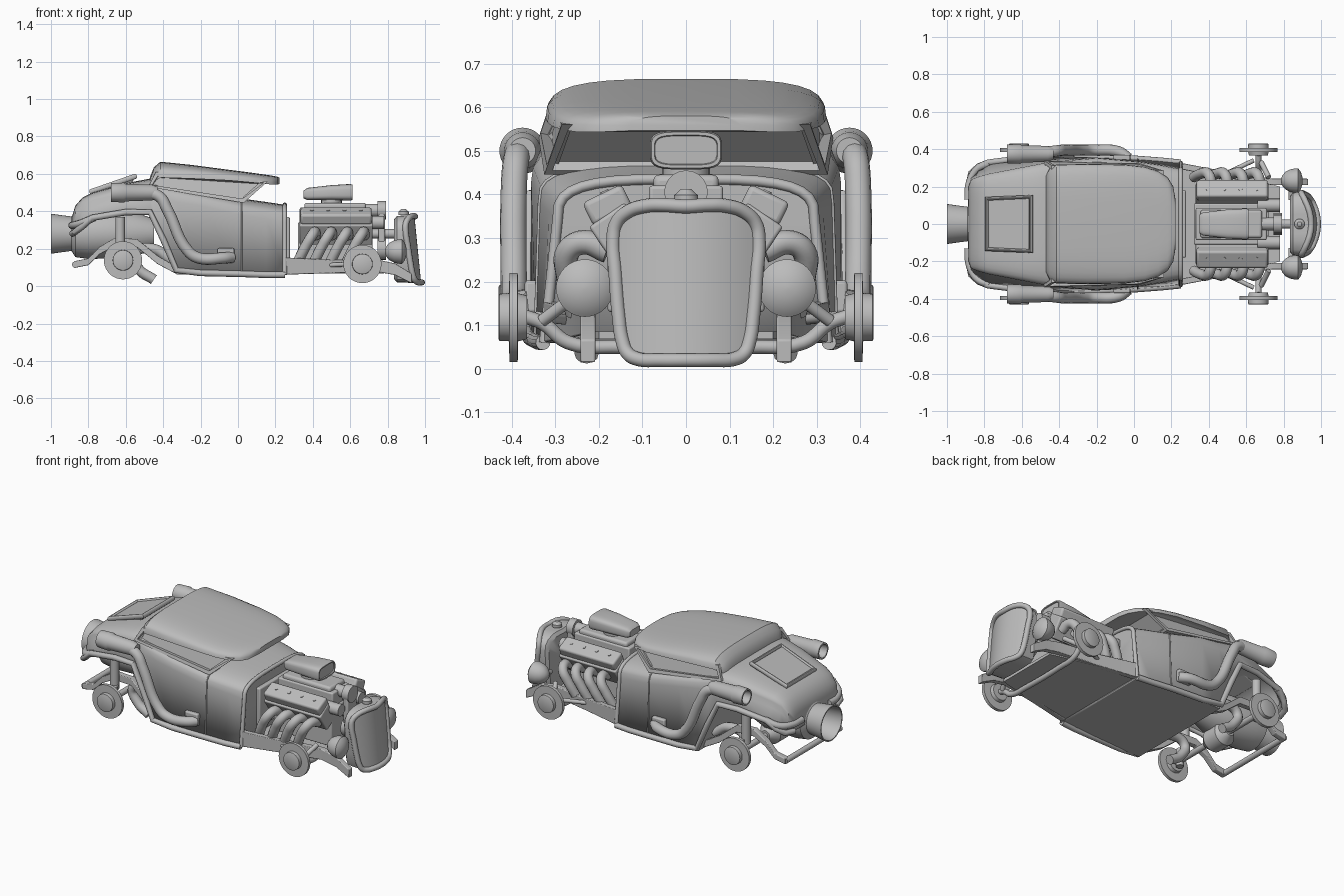
import bpy, bmesh, math
from mathutils import Vector, Matrix

cube = bpy.data.objects.get("Cube")
if cube:
    bpy.data.objects.remove(cube, do_unlink=True)

grey = bpy.data.materials.new("plain grey")
grey.use_nodes = True
grey.diffuse_color = (0.5, 0.5, 0.5, 1)
grey.node_tree.nodes["Principled BSDF"].inputs["Base Color"].default_value = (0.5, 0.5, 0.5, 1)


def finish(name, mesh, mirror=False, bevel=0, solid=0):
    mesh.materials.clear()
    mesh.materials.append(grey)
    ob = bpy.data.objects.new(name, mesh)
    bpy.context.scene.collection.objects.link(ob)
    bpy.ops.object.select_all(action='DESELECT')
    ob.select_set(True)
    bpy.context.view_layer.objects.active = ob
    bpy.ops.object.shade_smooth_by_angle(angle=math.radians(35))
    if solid:
        ob.modifiers.new("shell", 'SOLIDIFY').thickness = solid
    if bevel:
        b = ob.modifiers.new("round", 'BEVEL')
        b.width, b.segments = bevel, 3
    if mirror:
        ob.modifiers.new("pair", 'MIRROR').use_axis = (False, True, False)
    return ob


def loft(name, rings, closed=True, caps=True, **kw):
    """Skin a list of equal-length point rings."""
    bm = bmesh.new()
    rows = [[bm.verts.new(p) for p in r] for r in rings]
    n = len(rows[0])
    for a, b in zip(rows, rows[1:]):
        for i in range(n if closed else n - 1):
            j = (i + 1) % n
            bm.faces.new((a[i], a[j], b[j], b[i]))
    if caps:
        bm.faces.new(rows[0])
        bm.faces.new(rows[-1])
    bmesh.ops.recalc_face_normals(bm, faces=bm.faces)
    mesh = bpy.data.meshes.new(name)
    bm.to_mesh(mesh)
    bm.free()
    return finish(name, mesh, **kw)


def lathe(name, centre, axis, profile, n=32, **kw):
    """Revolve (offset, radius) pairs about an axis through centre."""
    rot = Vector(axis).to_track_quat('Z', 'Y').to_matrix()
    c = Vector(centre)
    rings = [[c + rot @ Vector((r * math.cos(i * math.tau / n), r * math.sin(i * math.tau / n), d))
              for i in range(n)] for d, r in profile]
    return loft(name, rings, **kw)


def rod(name, a, b, r, **kw):
    d = Vector(b) - Vector(a)
    return lathe(name, a, d, [(0, r), (d.length, r)], n=20, **kw)


def tube(name, pts, r, cyclic=False, smooth=True, **kw):
    """Round pipe through points."""
    cu = bpy.data.curves.new(name, 'CURVE')
    cu.dimensions, cu.bevel_depth, cu.bevel_resolution = '3D', r, 4
    cu.resolution_u, cu.use_fill_caps = 6, True
    sp = cu.splines.new('BEZIER')
    sp.bezier_points.add(len(pts) - 1)
    for bp, p in zip(sp.bezier_points, pts):
        bp.co = p
        bp.handle_left_type = bp.handle_right_type = 'AUTO' if smooth else 'VECTOR'
    sp.use_cyclic_u = cyclic
    tmp = bpy.data.objects.new(name + " path", cu)
    mesh = bpy.data.meshes.new_from_object(tmp)
    bpy.data.objects.remove(tmp)
    return finish(name, mesh, **kw)


def box(name, centre, size, tilt=0, bevel=0.008, **kw):
    bm = bmesh.new()
    m = Matrix.Translation(centre) @ Matrix.Rotation(tilt, 4, 'X') @ Matrix.Diagonal((*size, 1))
    bmesh.ops.create_cube(bm, size=1, matrix=m)
    mesh = bpy.data.meshes.new(name)
    bm.to_mesh(mesh)
    bm.free()
    return finish(name, mesh, bevel=bevel, **kw)


def arch(x, hw, zs, zt, p=0.6, n=8):
    """Rounded shoulder section from one side over the top to the other."""
    pts = []
    for i in range(2 * n + 1):
        t = math.pi * i / (2 * n)
        c, s = math.cos(t), max(0, math.sin(t))
        pts.append((x, math.copysign(hw * abs(c) ** p, c), zs + (zt - zs) * s ** p))
    return pts


# Body shell: x, shoulder width, lower width, lower edge, shoulder, top
body = [(-.885, .20, .20, .28, .33, .38), (-.87, .24, .27, .29, .36, .43),
        (-.83, .255, .305, .32, .40, .475), (-.78, .27, .325, .365, .42, .50),
        (-.6, .305, .348, .395, .46, .55), (-.47, .33, .355, .395, .47, .575),
        (-.40, .34, .36, .25, .46, .56), (-.33, .345, .36, .085, .45, .54),
        (-.2, .355, .355, .07, .43, .515), (.02, .335, .345, .065, .38, .468),
        (.15, .315, .335, .06, .36, .45), (.25, .295, .325, .06, .34, .435)]
sections = []
for x, hw, hb, zb, zs, zt in body:
    top = arch(x, hw, zs, zt, p=.45 if x < -.45 else .6)
    sections.append([(x, hb, zb)] + top + [(x, -hb, zb)])
loft("body_shell", sections, closed=False, solid=0.012)
tube("wheel_arch_bead", [(x, hb + .003, zb) for x, hw, hb, zb, *_ in body], .017, smooth=False, mirror=True)
tube("cowl_lip", sections[-1], .012, smooth=False)
tube("door_front_seam", [(x, y * 1.003, z + .001) for x, y, z in sections[9]], .004, smooth=False)
loft("cabin_floor", [[(-.33, .35, z), (-.1, .35, z), (.25, .32, z),
                      (.25, -.32, z), (-.1, -.35, z), (-.33, -.35, z)] for z in (.063, .08)])
loft("rear_bulkhead", [[(-.33 + d, .345, .075), (-.45 + d, .33, .42),
                        (-.45 + d, -.33, .42), (-.33 + d, -.345, .075)] for d in (0, .02)])
box("firewall_recess", (.262, 0, .25), (.03, .36, .24))

# Roof and window band
roof = [(-.47, .26, .555, .585), (-.45, .30, .56, .635), (-.415, .318, .58, .665), (-.25, .322, .575, .648),
        (-.05, .318, .565, .622), (.06, .305, .555, .608), (.13, .282, .548, .598), (.18, .25, .543, .591),
        (.21, .20, .543, .585), (.222, .13, .546, .58)]
loft("roof", [arch(*r, p=.6) for r in roof])
bm = bmesh.new()
low = [bm.verts.new(p) for p in ((.03, .325, .445), (-.48, .338, .53), (-.48, -.338, .53), (.03, -.325, .445))]
high = [bm.verts.new(p) for p in ((.16, .285, .56), (-.44, .312, .61), (-.44, -.312, .61), (.16, -.285, .56))]
sides = [bm.faces.new((low[i], low[(i + 1) % 4], high[(i + 1) % 4], high[i])) for i in range(4)]
bm.faces.new(high)
bm.faces.new(low)
bmesh.ops.recalc_face_normals(bm, faces=bm.faces)
bmesh.ops.inset_individual(bm, faces=sides, thickness=.024)
bmesh.ops.inset_individual(bm, faces=sides, thickness=.003, depth=-.025)
mesh = bpy.data.meshes.new("window_band")
bm.to_mesh(mesh)
bm.free()
finish("window_band", mesh)

# Rear deck lid, tail turbine and tail bumpers
lid = [[(-.78, s * .13, .50 + d), (-.56, s * .14, .578 + d)][::s] for d in (-.02, .012) for s in (1, -1)]
loft("deck_lid", [lid[0] + lid[1], lid[2] + lid[3]], bevel=.008)
tube("deck_lid_rim", [(-.785, .135, .505), (-.55, .145, .587), (-.55, -.145, .587), (-.785, -.135, .505)],
     .014, cyclic=True, smooth=False)
lathe("tail_turbine", (0, 0, .28), (1, 0, 0),
      [(-.8, .03), (-.88, .085), (-1, .1), (-1, .107), (-.95, .1), (-.89, .092), (-.87, .125),
       (-.8, .135), (-.6, .13), (-.45, .08)], n=40)
tube("tail_bumper", [(-.77, .325, .365), (-.84, .292, .335), (-.88, .22, .325), (-.888, .13, .325)],
     .02, mirror=True)


def rail(name, pts, w):
    """Box-section rail through (x, y, z, half height) stations."""
    loft(name, [[(x, y + a * w, z + b * h) for a, b in ((1, 1), (-1, 1), (-1, -1), (1, -1))]
                for x, y, z, h in pts], bevel=.004, mirror=True)


# Chassis: pan, rails, kick-up and horns
pan = [(.25, .32), (.5, .27), (.78, .2)]
loft("engine_pan", [[(x, y, z) for x, y in pan] + [(x, -y, z) for x, y in pan[::-1]] for z in (.068, .085)])
rail("front_rail", [(.25, .31, .107, .046), (.5, .262, .105, .036), (.74, .225, .11, .033),
                    (.84, .225, .09, .031), (.93, .225, .04, .026)], .017)
rail("rear_rail", [(-.875, .26, .115, .018), (-.8, .26, .13, .018), (-.74, .26, .19, .02), (-.66, .26, .235, .022),
                   (-.54, .26, .23, .022), (-.43, .27, .14, .022), (-.33, .28, .085, .02)], .018)
rod("rear_crossbar", (-.87, -.27, .115), (-.87, .27, .115), .017)

# Wheels, hubs and axles
for label, x, z in (("front", .665, .118), ("rear", -.615, .138)):
    lathe(label + "_wheel", (x, 0, z), (0, 1, 0),
          [(.365, .03), (.365, .05), (.385, .055), (.386, .102), (.405, .102),
           (.406, .055), (.428, .054), (.43, .05)], n=40, mirror=True)
tube("front_axle", [(.665, .37, .12), (.665, .33, .105), (.665, .27, .06), (.665, .15, .05),
                    (.665, -.15, .05), (.665, -.27, .06), (.665, -.33, .105), (.665, -.37, .12)], .016)
rod("rear_axle", (-.615, -.37, .138), (-.615, .37, .138), .018)
rod("rear_upright", (-.615, .335, .1), (-.615, .335, .21), .022, mirror=True)
lathe("differential", (-.615, 0, .14), (0, 1, 0), [(-.1, .03), (-.05, .07), (.05, .07), (.1, .03)])
rod("rear_shock", (-.63, .31, .18), (-.63, .31, .37), .026, mirror=True)
rod("front_shock", (.68, .33, .11), (.72, .25, .17), .014, mirror=True)
rod("steering_arm", (.64, .34, .12), (.45, .25, .11), .012, mirror=True)
tube("tail_pipe", [(-.36, .228, .14), (-.46, .228, .2), (-.56, .228, .17), (-.53, .228, .09), (-.45, .228, .035)],
     .028, mirror=True)

# Side exhausts
tube("side_exhaust", [(-.03, .35, .155), (-.08, .385, .15), (-.21, .395, .15), (-.265, .395, .185),
                      (-.378, .395, .41), (-.42, .39, .478), (-.5, .38, .5)], .03, mirror=True)
lathe("exhaust_tip", (0, .375, .5), (-1, 0, 0),
      [(.43, .03), (.46, .042), (.6, .047), (.61, .053), (.68, .05), (.68, .04), (.6, .03)], mirror=True)
box("exhaust_bracket", (-.065, .355, .165), (.09, .03, .075), mirror=True)

# Engine block, heads and headers
box("engine_block", (.52, 0, .22), (.4, .22, .24))
box("cylinder_head", (.525, .145, .3), (.39, .1, .13), tilt=-.6, mirror=True)
box("valve_cover", (.525, .18, .375), (.38, .1, .06), tilt=-.45, bevel=.012, mirror=True)
box("intake_manifold", (.52, 0, .37), (.38, .17, .1))
box("blower", (.52, 0, .425), (.33, .15, .04), bevel=.014)
for i in range(4):
    x = .385 + .087 * i
    tube(f"header_pipe_{i + 1}", [(x + .03, .18, .27), (x + .025, .235, .29), (x + .01, .27, .27),
                                  (x - .025, .27, .21), (x - .065, .25, .13)], .028, mirror=True)
    rod(f"cover_bolt_{i + 1}", (x + .01, .18, .39), (x + .01, .188, .408), .01, mirror=True)
scoop = [(.35, .05, .47, .51), (.37, .062, .46, .525), (.5, .078, .46, .54), (.6, .083, .457, .546),
         (.612, .08, .46, .543), (.612, .073, .467, .536), (.606, .071, .469, .534)]
loft("air_scoop", [[(x, w * math.copysign(abs(math.cos(t)) ** .5, math.cos(t)),
                     (a + b) / 2 + (b - a) / 2 * math.copysign(abs(math.sin(t)) ** .5, math.sin(t)))
                    for t in (math.tau * (k + .5) / 24 for k in range(24))] for x, w, a, b in scoop])
rod("scoop_neck", (.5, 0, .43), (.5, 0, .47), .055)

# Front drive: pulleys, belt and accessories
rod("blower_snout", (.65, 0, .405), (.76, 0, .405), .035)
for label, z, r in (("upper", .405, .05), ("lower", .2, .06)):
    rod(label + "_pulley", (.745, 0, z), (.79, 0, z), r)
box("drive_belt", (.768, 0, .3), (.035, .09, .2))
rod("accessory", (.66, .1, .34), (.78, .1, .34), .035, mirror=True)
rod("radiator_hose", (.72, 0, .28), (.86, 0, .28), .025)

# Grille shell: half outline from top centre to bottom centre
half = [(.0, .376), (.05, .379), (.09, .378), (.14, .362), (.165, .335), (.172, .3), (.167, .22),
        (.159, .12), (.15, .06), (.138, .032), (.115, .019), (.06, .016), (0, .016)]
outline = half + [(-y, z) for y, z in half[-2:0:-1]]


def front(y, z):
    return .985 - .1 * z - 2 * y * y


def back_ring(s, x):
    return [(x, y * s, .195 + (z - .195) * s) for y, z in outline]


edge = [(front(y, z), y, z) for y, z in outline]
loft("grille_shell", [back_ring(.05, .835), back_ring(.88, .835), back_ring(.98, .85), edge], caps=False)
loft("grille_face", [[(front(y * k / 6, z) - .004, y * k / 6, z) for k in range(-6, 7)] for y, z in half[1:-1]],
     closed=False, caps=False)
tube("grille_rim", [(x, y * .97, .197 + (z - .197) * .98) for x, y, z in edge], .016, cyclic=True)
lathe("radiator_cap", (.885, 0, .38), (0, 0, 1), [(0, .028), (.018, .028), (.024, .02), (.032, .012)])

# Headlights
lathe("headlight", (.845, .232, .185), (1, 0, 0),
      [(-.06, .008), (-.052, .028), (-.035, .047), (-.01, .06), (.02, .066), (.032, .066), (.036, .061),
       (.048, .045), (.055, .02), (.057, .004)], mirror=True)
rod("headlight_arm", (.84, .13, .16), (.84, .22, .18), .014, mirror=True)
